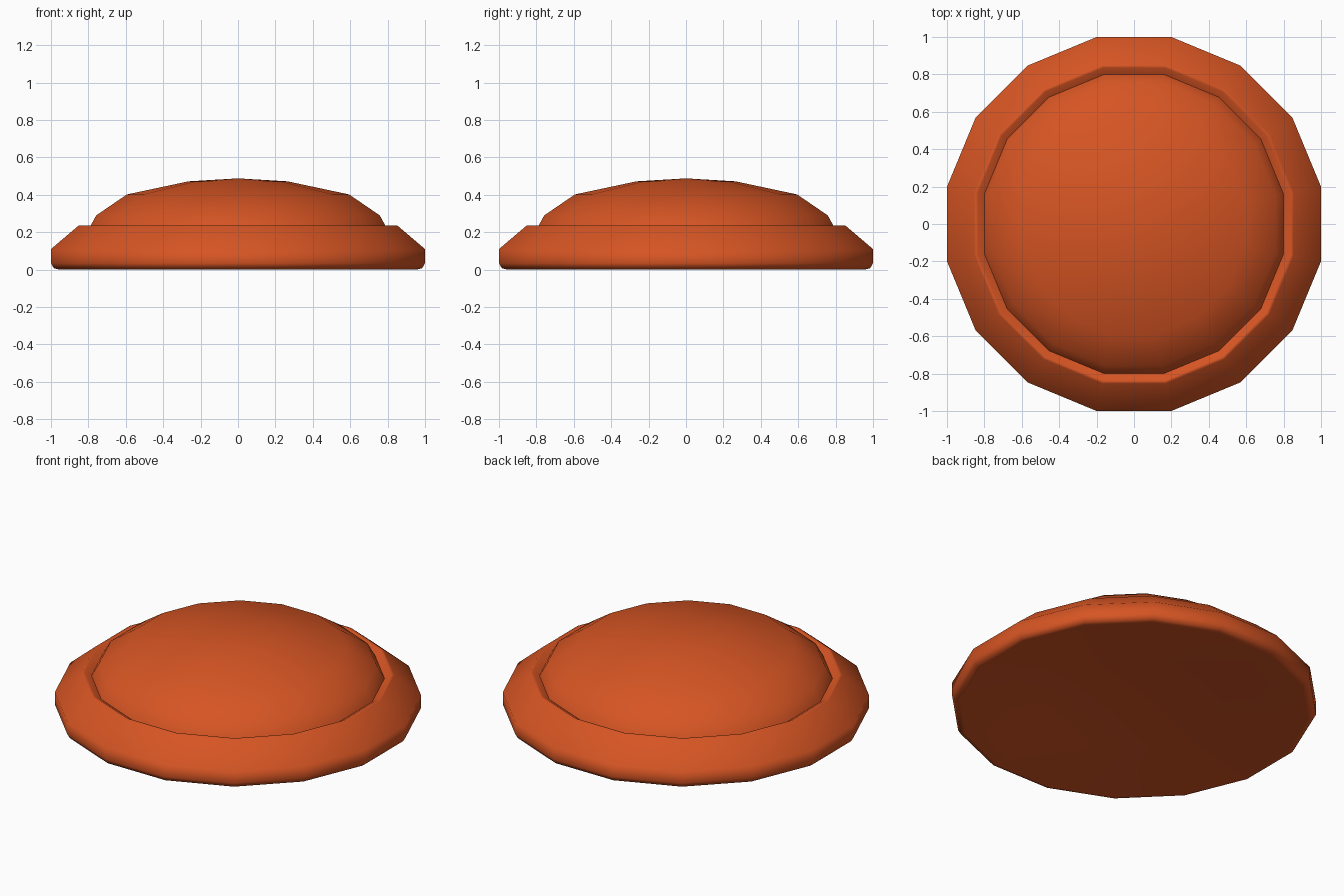
import bpy, bmesh, math

if "Cube" in bpy.data.objects:
    bpy.data.objects.remove(bpy.data.objects["Cube"])

SIDES = 16
K = 1 / math.cos(math.pi / SIDES)   # flat-to-flat radius -> corner radius

orange = bpy.data.materials.new("burnt orange")
orange.diffuse_color = (0.67, 0.09, 0.017, 1)
orange.use_nodes = True
orange.node_tree.nodes["Principled BSDF"].inputs["Base Color"].default_value = orange.diffuse_color


def lathe(name, profile, start=None, tip=None):
    """Revolve (flat radius, z) points into a 16-sided smooth skin, with optional poles."""
    bm = bmesh.new()
    rings = []
    for r, z in profile:
        angles = [(i + 0.5) * 2 * math.pi / SIDES for i in range(SIDES)]
        rings.append([bm.verts.new((r * K * math.cos(a), r * K * math.sin(a), z)) for a in angles])
    bottom = bm.verts.new((0, 0, start)) if start is not None else None
    top = bm.verts.new((0, 0, tip)) if tip is not None else None
    for i in range(SIDES):
        j = (i + 1) % SIDES
        for lo, hi in zip(rings, rings[1:]):
            bm.faces.new((lo[i], lo[j], hi[j], hi[i]))
        if bottom:
            bm.faces.new((rings[0][j], rings[0][i], bottom))
        if top:
            bm.faces.new((rings[-1][i], rings[-1][j], top))
    for f in bm.faces:
        f.smooth = True
    me = bpy.data.meshes.new(name)
    bm.to_mesh(me)
    bm.free()
    me.materials.append(orange)
    ob = bpy.data.objects.new(name, me)
    bpy.context.collection.objects.link(ob)
    ob.modifiers.new("weighted normals", 'WEIGHTED_NORMAL')
    return ob


# Rounded outer rim with a shallow dished underside, dipping into the groove
lathe("rim", [(0.5, 0.045), (0.955, 0.0), (0.985, 0.008), (1.0, 0.035), (1.0, 0.11),
              (0.853, 0.235), (0.835, 0.234), (0.80, 0.213)], start=0.07)

# Shallow domed centre
lathe("dome", [(0.80, 0.213), (0.758, 0.29), (0.594, 0.402), (0.265, 0.472)], tip=0.488)
